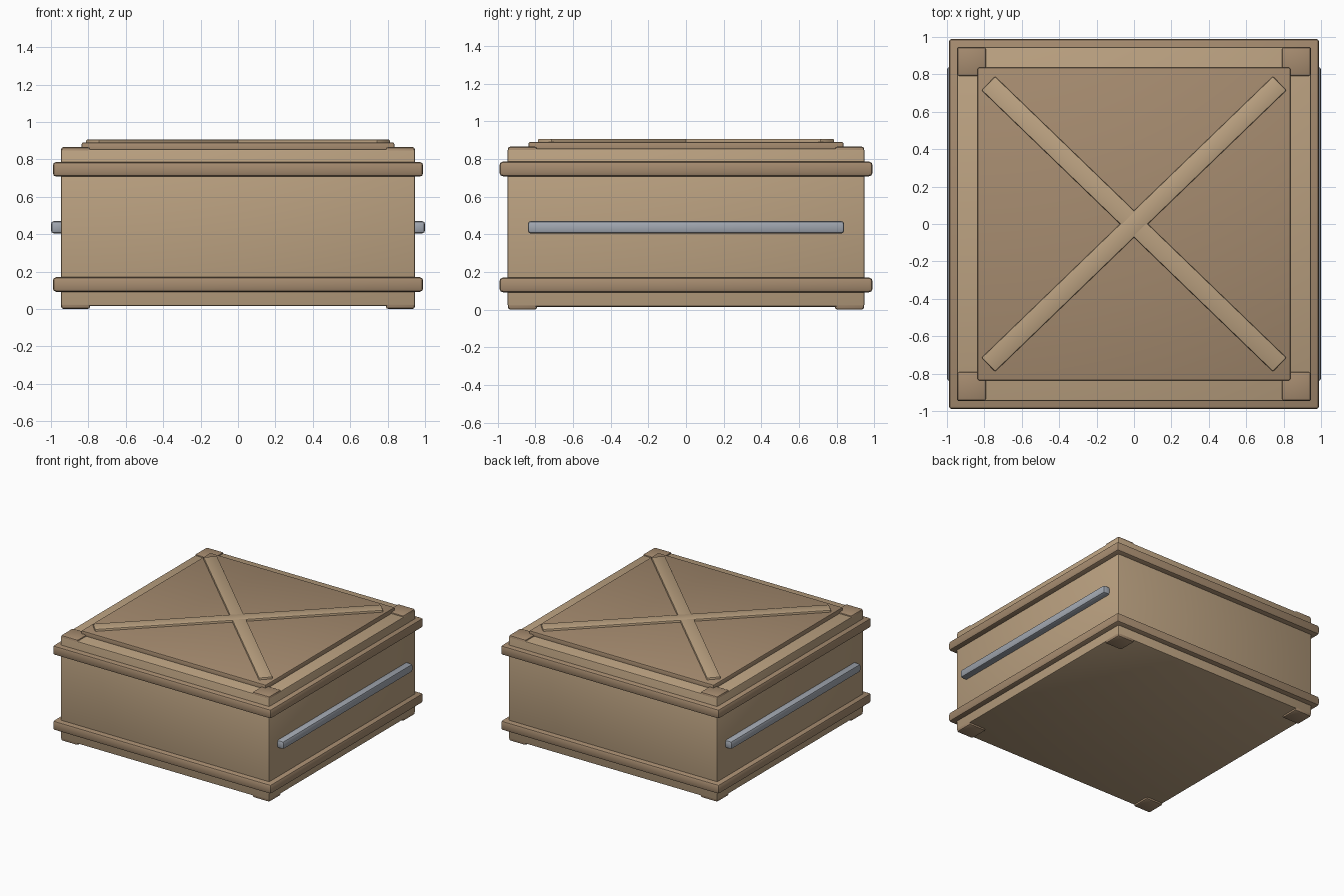
import bpy
from math import radians

if "Cube" in bpy.data.objects:
    bpy.data.objects.remove(bpy.data.objects["Cube"])


def material(name, color):
    m = bpy.data.materials.new(name)
    m.diffuse_color = (*color, 1)
    m.use_nodes = True
    m.node_tree.nodes["Principled BSDF"].inputs["Base Color"].default_value = m.diffuse_color
    return m


wood = material("light_wood", (0.50, 0.36, 0.22))
trim = material("trim_wood", (0.38, 0.26, 0.16))
metal = material("metal", (0.36, 0.39, 0.44))


def box(name, lo, hi, mat, bevel=0.01, segments=2, turn=0):
    """Bevelled box between two corners, optionally turned about z."""
    bpy.ops.mesh.primitive_cube_add(size=1)
    ob = bpy.context.object
    ob.name = name
    ob.scale = [b - a for a, b in zip(lo, hi)]
    bpy.ops.object.transform_apply(location=False, rotation=False, scale=True)
    ob.location = [(a + b) / 2 for a, b in zip(lo, hi)]
    ob.rotation_euler.z = radians(turn)
    ob.data.materials.append(mat)
    mod = ob.modifiers.new("Bevel", 'BEVEL')
    mod.width = bevel
    mod.segments = segments
    bpy.ops.object.modifier_apply(modifier="Bevel")
    bpy.ops.object.shade_smooth_by_angle(angle=radians(35))
    return ob


# main body
B = 0.947
box("crate_body", (-B, -B, 0.015), (B, B, 0.855), wood)

# corner posts, showing as feet below and caps above
P = 0.946
for sx in (-1, 1):
    for sy in (-1, 1):
        xs, ys = sorted((0.79 * sx, P * sx)), sorted((0.79 * sy, P * sy))
        box("corner_post", (xs[0], ys[0], 0), (xs[1], ys[1], 0.866), trim, 0.014)

# bands running round the body
for name, z in (("lower_band", 0.092), ("upper_band", 0.708)):
    box(name, (-0.99, -0.99, z), (0.99, 0.99, z + 0.078), trim, 0.018)

# raised lid panel
box("lid_panel", (-0.836, -0.836, 0.835), (0.836, 0.836, 0.89), trim, 0.008)

# crossed lid strips
for turn in (44, -44):
    box("lid_cross_strip", (-1.083, -0.052, 0.865), (1.083, 0.052, 0.907),
        wood, 0.008, turn=turn)

# side rails
for s in (-1, 1):
    xs = sorted((0.925 * s, 1.0 * s))
    box("side_rail", (xs[0], -0.84, 0.404), (xs[1], 0.84, 0.47), metal, 0.016)
